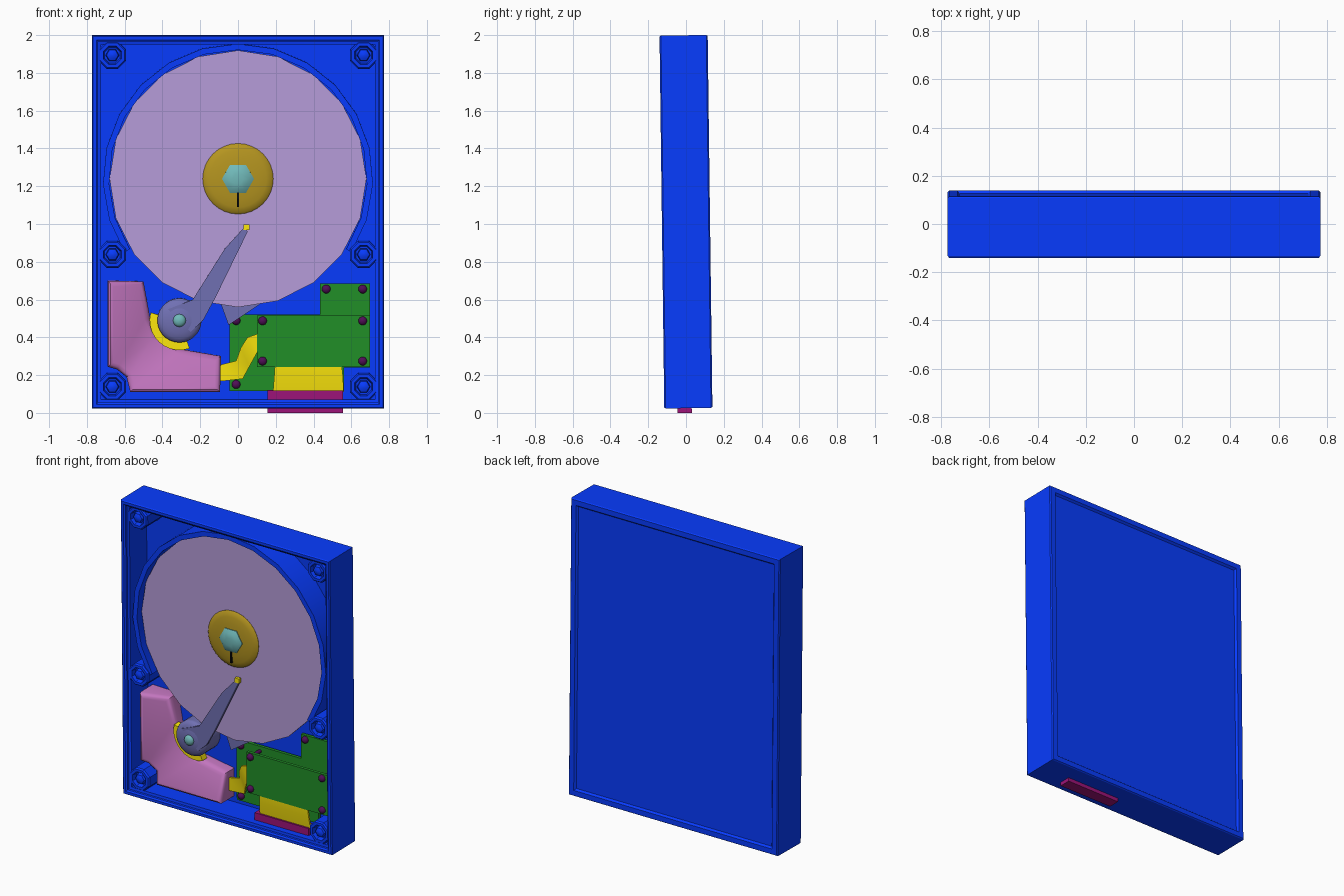
import bpy, bmesh, math
from mathutils import Matrix

if "Cube" in bpy.data.objects:
    bpy.data.objects.remove(bpy.data.objects["Cube"])

# Whole drive leans slightly forward about its middle
TILT = Matrix.Translation((0, 0, 1)) @ Matrix.Rotation(0.0127, 4, 'X') @ Matrix.Translation((0, 0, -1))
FLOOR = 0.08
RGB = dict(blue=(16, 62, 255), pink=(192, 116, 188), disc=(182, 156, 218), gold=(180, 148, 37),
           teal=(112, 184, 184), green=(38, 142, 44), yellow=(255, 232, 20), magenta=(156, 26, 120),
           screw=(82, 22, 88), arm=(112, 112, 178), dark=(18, 18, 18))
MATS = {}
for key, c in RGB.items():
    m = bpy.data.materials.new(key + "_finish")
    m.diffuse_color = [(v / 255) ** 2.2 for v in c] + [1]
    m.use_nodes = True
    m.node_tree.nodes["Principled BSDF"].inputs["Base Color"].default_value = m.diffuse_color
    MATS[key] = m


def finish(name, bm, colour, angle=35):
    bmesh.ops.recalc_face_normals(bm, faces=bm.faces)
    bm.transform(TILT)
    me = bpy.data.meshes.new(name)
    bm.to_mesh(me)
    bm.free()
    me.materials.append(MATS[colour])
    for p in me.polygons:
        p.use_smooth = True
    me.set_sharp_from_angle(angle=math.radians(angle))
    ob = bpy.data.objects.new(name, me)
    bpy.context.collection.objects.link(ob)
    return ob


def loft(name, rings, colour, angle=35):
    """Skin a series of equal-length point rings and cap both ends."""
    bm = bmesh.new()
    loops = [[bm.verts.new(p) for p in r] for r in rings]
    n = len(loops[0])
    for a, b in zip(loops, loops[1:]):
        for i in range(n):
            bm.faces.new((a[i], a[(i + 1) % n], b[(i + 1) % n], b[i]))
    bm.faces.new(loops[0])
    bm.faces.new(loops[-1])
    return finish(name, bm, colour, angle)


def lathe(name, x, z, profile, colour, sides=24, turn=0.0, angle=35):
    """Turned part on a front-to-back axis; profile is (radius, y)."""
    steps = [turn + math.tau * i / sides for i in range(sides)]
    return loft(name, [[(x + r * math.cos(a), y, z + r * math.sin(a)) for a in steps]
                       for r, y in profile], colour, angle)


def dome(r, base, top, n=5):
    """Quarter-ellipse profile from base towards a front point."""
    return [(r * max(math.cos(t), 0.02), base + (top - base) * math.sin(t))
            for t in (math.pi / 2 * i / n for i in range(n + 1))]


def prism(name, pts, y0, y1, colour, bevel=0.0, slope=None):
    """Extruded outline; slope(x, z) pushes the front face back."""
    bm = bmesh.new()
    front = [bm.verts.new((x, y0, z)) for x, z in pts]
    back = [bm.verts.new((x, y1, z)) for x, z in pts]
    n = len(pts)
    ff = bm.faces.new(front)
    bm.faces.new(back[::-1])
    for i in range(n):
        bm.faces.new((front[i], back[i], back[(i + 1) % n], front[(i + 1) % n]))
    if bevel:
        bmesh.ops.recalc_face_normals(bm, faces=bm.faces)
        bmesh.ops.bevel(bm, geom=list(ff.edges), offset=bevel, segments=3, profile=0.5, affect='EDGES')
    if slope:
        for v in bm.verts:
            if v.co.y < y1 - 0.01:
                v.co.y += slope(v.co.x, v.co.z)
        bmesh.ops.triangulate(bm, faces=[f for f in bm.faces if len(f.verts) > 4])
    return finish(name, bm, colour)


def box(name, x0, x1, z0, z1, y0, y1, colour):
    return prism(name, [(x0, z0), (x1, z0), (x1, z1), (x0, z1)], y0, y1, colour)


def arc_pts(x, z, r_in, r_out, a0, a1, n):
    angs = [math.radians(a0 + (a1 - a0) * i / n) for i in range(n + 1)]
    return [(x + r_out * math.cos(a), z + r_out * math.sin(a)) for a in angs] + \
           [(x + r_in * math.cos(a), z + r_in * math.sin(a)) for a in reversed(angs)]


def ribbon(name, rows, colour, t=0.012):
    """Flat strip through rows of (x, z, x, z, y)."""
    return loft(name, [[(a, y, b), (c, y, d), (c, y + t, d), (a, y + t, b)]
                       for a, b, c, d, y in rows], colour)


# Case: stepped front rim, deep tray and shallow recessed back
section = [(.725, .94, FLOOR), (.725, .94, -.10), (.74, .955, -.105), (.74, .955, -.12),
           (.75, .965, -.1275), (.767, .982, -.1275), (.773, .987, -.12), (.773, .987, .12),
           (.767, .982, .1275), (.733, .948, .1275), (.722, .937, .114)]
loft("case", [[(sx * hx, y, 1.012 + sz * hz) for sx, sz in ((-1, -1), (1, -1), (1, 1), (-1, 1))]
              for hx, hz, y in section], "blue", 30)

# Wall curving round the platter
prism("platter_shroud", arc_pts(0, 1.24, .683, .715, -33, 213, 16), -.09, FLOOR, "blue")

# Screw posts with a recessed domed screw
for side in (-1, 1):
    for z in (.14, .84, 1.895):
        x = side * .665
        lathe("screw_post", x, z, [(.078, FLOOR), (.078, -.095), (.07, -.105), (.052, -.105), (.044, -.075)],
              "blue", 8, math.pi / 8)
        lathe("post_screw", x, z, [(.036, -.06)] + dome(.036, -.09, -.108, 3), "blue", 6)

# Platter, spindle and hub cap
lathe("spindle", 0, 1.24, [(.17, FLOOR), (.17, -.03)], "gold", 24)
lathe("platter", 0, 1.24, [(.68, -.027), (.68, -.044)], "disc", 20, math.pi / 2)
lathe("hub_cap", 0, 1.24, [(.187, -.035)] + dome(.187, -.045, -.073), "gold", 32)
lathe("hub_nut", 0, 1.24, [(.085, -.055), (.085, -.075), (.062, -.09), (.03, -.096)], "teal", 6, 0, 50)
box("hub_mark", -.006, .006, 1.09, 1.18, -.076, -.055, "dark")

# Head arm, pivot and coil
prism("head_arm", [(-.37, .55), (-.24, .6), (-.07, .87), (.03, .98), (.052, .962), (-.12, .61),
                   (-.185, .49), (-.25, .43)], -.074, -.056, "arm")
box("head_tip", .028, .06, .968, .998, -.076, -.054, "yellow")
lathe("arm_pivot", -.31, .49, [(.117, FLOOR), (.117, -.035)] + dome(.117, -.045, -.08), "arm", 28)
lathe("pivot_cap", -.31, .49, [(.034, -.065)] + dome(.034, -.08, -.1, 4), "teal", 16)
prism("arm_coil", arc_pts(-.31, .49, .09, .158, 165, 290, 10), -.02, .03, "yellow")
prism("head_ramp", [(-.11, .63), (.14, .63), (.115, .575), (-.05, .465)], -.01, .04, "arm")

# Magnet block, hollowed round the corner post and falling away to the pivot
prism("magnet", [(-.69, .70), (-.50, .695), (-.465, .5), (-.43, .41), (-.32, .34), (-.09, .30),
                 (-.095, .11), (-.57, .11), (-.59, .19), (-.64, .23), (-.69, .245)],
      -.075, FLOOR, "pink", .03, lambda x, z: .35 * max(0, min(x + .69, z - .11)))

# Circuit boards and their screws
prism("lower_board", [(-.045, .115), (.56, .115), (.56, .24), (.7, .24), (.7, .685), (.435, .685),
                      (.435, .52), (-.045, .52)], .04, .06, "green")
box("upper_board", .1, .7, .243, .515, -.06, -.04, "green")
for y, spots in ((-.06, ((.13, .488), (.66, .488), (.13, .275), (.66, .275))),
                 (.04, ((-.01, .488), (-.01, .15), (.467, .655), (.66, .655)))):
    for x, z in spots:
        lathe("board_screw", x, z, [(.012, FLOOR), (.012, y + .005), (.023, y + .005)]
              + dome(.023, y - .004, y - .022, 4), "screw", 14)

# Flexible ribbons and edge connector
ribbon("arm_ribbon", [(-.11, .25, -.11, .165, .03), (-.01, .275, .025, .18, .02),
                      (.015, .345, .06, .245, -.02), (.05, .4, .09, .3, -.045),
                      (.105, .42, .105, .33, -.055)], "yellow")
ribbon("connector_ribbon", [(.195, .245, .55, .245, -.06), (.192, .2, .555, .2, -.058),
                            (.185, .11, .56, .11, -.045)], "yellow")
box("connector", .155, .555, 0, .12, -.058, .018, "magenta")
